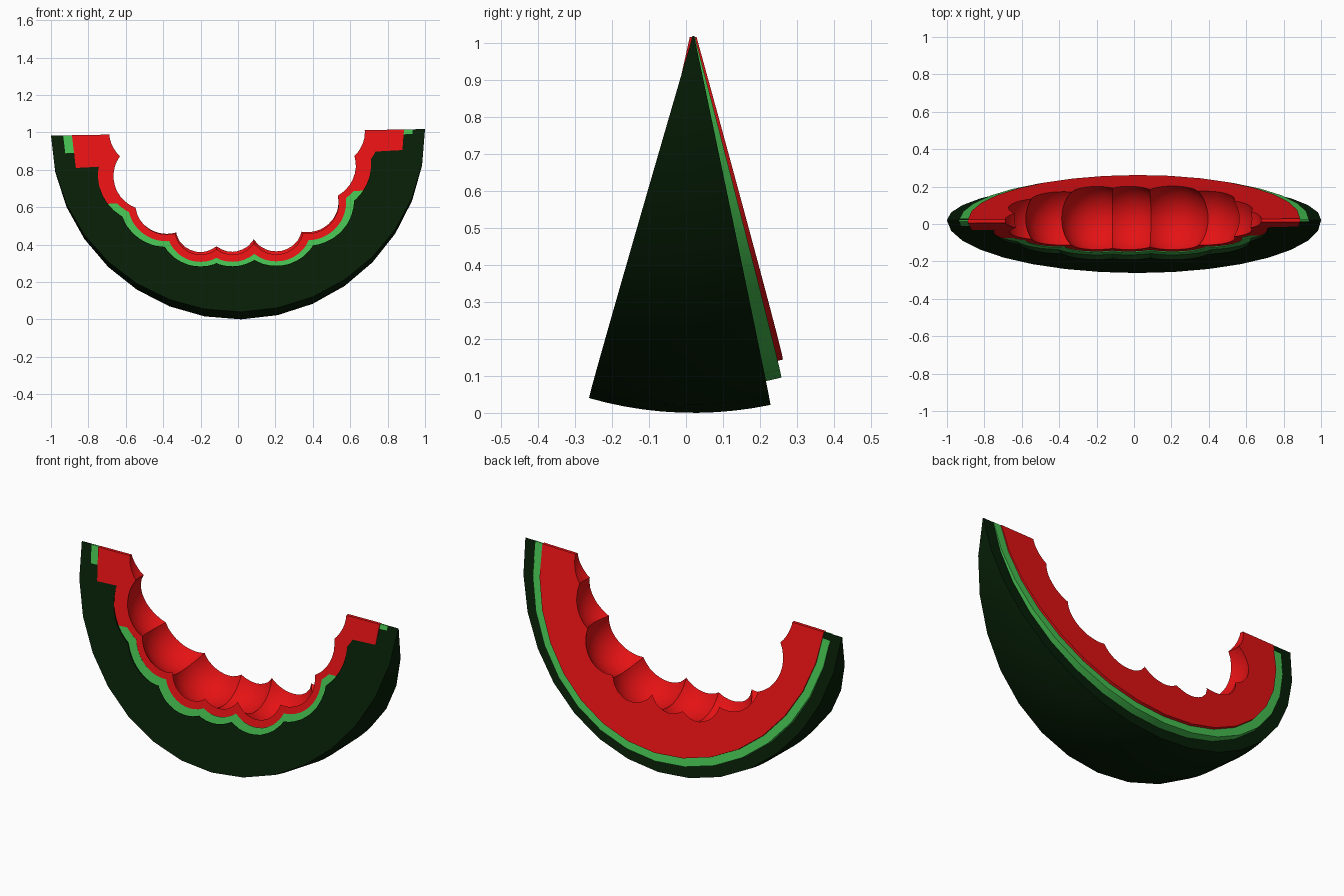
import bpy, bmesh
from math import sin, cos, pi, radians

if "Cube" in bpy.data.objects:
    bpy.data.objects.remove(bpy.data.objects["Cube"])

ARC = 16      # facets along the half circle
SWEEP = 10    # facets across the wedge


def material(name, rgb):
    m = bpy.data.materials.new(name)
    m.diffuse_color = (*rgb, 1)
    m.use_nodes = True
    m.node_tree.nodes["Principled BSDF"].inputs["Base Color"].default_value = m.diffuse_color
    return m


def wedge(name, r, front, back, yaw, rgb):
    """Half disc swept about the x axis; front/back = (axis y, angle in degrees)."""
    bm = bmesh.new()
    rows = []
    for j in range(SWEEP + 1):
        k = j / SWEEP
        y0 = front[0] + (back[0] - front[0]) * k
        phi = radians(-front[1] + (back[1] + front[1]) * k)
        rows.append([bm.verts.new((r * cos(pi * i / ARC),
                                   y0 + r * sin(pi * i / ARC) * sin(phi),
                                   -r * sin(pi * i / ARC) * cos(phi)))
                     for i in range(ARC + 1)])
    for a, b in zip(rows, rows[1:]):
        for i in range(ARC):
            bm.faces.new((a[i], a[i + 1], b[i + 1], b[i]))
    bm.faces.new(rows[0])
    bm.faces.new(rows[-1])
    bm.faces.new([w[0] for w in rows] + [w[-1] for w in reversed(rows)])
    bmesh.ops.recalc_face_normals(bm, faces=bm.faces)
    me = bpy.data.meshes.new(name)
    bm.to_mesh(me)
    bm.free()
    ob = bpy.data.objects.new(name, me)
    bpy.context.collection.objects.link(ob)
    ob.location.z = 1
    ob.rotation_euler = (0, radians(-1), radians(yaw))
    me.materials.append(material(name, rgb))
    return ob


# bites: x, z, radius
BITES = [(-.50, 1.00, .19), (-.48, .75, .20), (-.38, .595, .20),
         (-.20, .45, .195), (-.03, .45, .195), (.205, .46, .20),
         (.37, .60, .20), (.44, .81, .20), (.49, 1.00, .19)]


def bite_out(ob, grow):
    """Cut the scooped bites and the open middle above them."""
    cutters = []
    for x, z, r in BITES:
        bpy.ops.mesh.primitive_uv_sphere_add(segments=40, ring_count=20, radius=r + grow,
                                             location=(x, .028, z))
        cutters.append(bpy.context.object)
    bpy.ops.mesh.primitive_cylinder_add(vertices=48, radius=1, depth=1.2,
                                        location=(0, 0, 1.03), rotation=(pi / 2, 0, 0))
    cutters.append(bpy.context.object)
    cutters[-1].scale = (.56, .57, 1)
    bpy.context.view_layer.objects.active = ob
    for c in cutters:
        c.hide_render = True
        mod = ob.modifiers.new("bite", 'BOOLEAN')
        mod.operation, mod.solver, mod.object = 'DIFFERENCE', 'EXACT', c
        bpy.ops.object.modifier_apply(modifier=mod.name)
    for c in cutters:
        bpy.data.objects.remove(c)
    bpy.ops.object.select_all(action='DESELECT')
    ob.select_set(True)
    bpy.context.view_layer.objects.active = ob
    bpy.ops.object.shade_smooth_by_angle(angle=radians(20))


# three overlapping layers of the slice
bite_out(wedge("rind", 1.0, (.018, 16.26), (.022, 11.9), 0, (.002, .013, .002)), .08)
bite_out(wedge("inner_rind", .935, (.015, 13.6), (.022, 14.6), .11, (.06, .52, .08)), .035)
bite_out(wedge("flesh", .888, (.008, 12.5), (.026, 15.4), .15, (.78, .006, .007)), 0)
